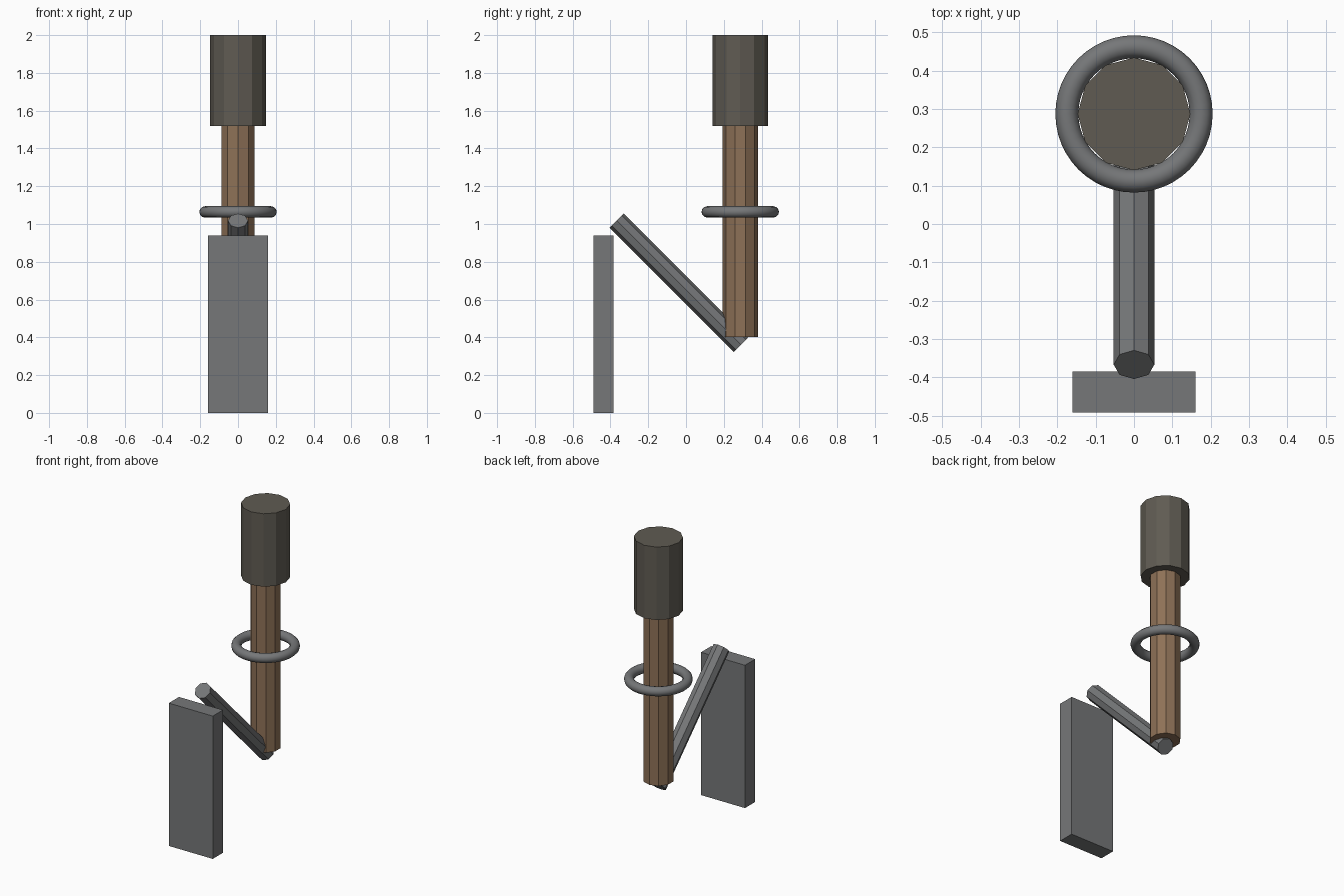
import bpy
from math import radians

if "Cube" in bpy.data.objects:
    bpy.data.objects.remove(bpy.data.objects["Cube"])

AXIS_Y = 0.287  # torch axis


def material(name, rgb):
    m = bpy.data.materials.new(name)
    m.diffuse_color = (*rgb, 1)
    m.use_nodes = True
    m.node_tree.nodes["Principled BSDF"].inputs["Base Color"].default_value = m.diffuse_color
    return m


def cylinder(name, sides, radius, length, centre, tilt=0, mat=None):
    bpy.ops.mesh.primitive_cylinder_add(vertices=sides, radius=radius, depth=length,
                                        location=centre, rotation=(radians(tilt), 0, 0))
    ob = bpy.context.object
    ob.name = name
    if mat:
        ob.data.materials.append(mat)
    return ob


wood = material("wood", (0.27, 0.165, 0.095))
charred = material("charred_wrap", (0.115, 0.105, 0.085))
iron = material("iron", (0.18, 0.185, 0.19))

# wall plate
bpy.ops.mesh.primitive_cube_add(size=1, location=(0, -0.438, 0.47))
plate = bpy.context.object
plate.name = "wall_plate"
plate.scale = (0.32, 0.106, 0.94)
bpy.ops.object.transform_apply(location=False, rotation=False, scale=True)
plate.data.materials.append(iron)

# slanted bracket arm, falling from the plate to the foot of the handle
cylinder("bracket_arm", 8, 0.053, 0.93, (0, -0.038, 0.689), tilt=45, mat=iron)

# torch handle and head
cylinder("torch_handle", 10, 0.093, 1.12, (0, AXIS_Y, 0.962), mat=wood)
cylinder("torch_head", 12, 0.147, 0.48, (0, AXIS_Y, 1.76), mat=charred)

# holding ring around the handle
bpy.ops.mesh.primitive_torus_add(location=(0, AXIS_Y, 1.064), major_radius=0.175,
                                 minor_radius=0.03, major_segments=48, minor_segments=12)
ring = bpy.context.object
ring.name = "holder_ring"
ring.data.materials.append(iron)
bpy.ops.object.shade_smooth_by_angle(angle=radians(40))
